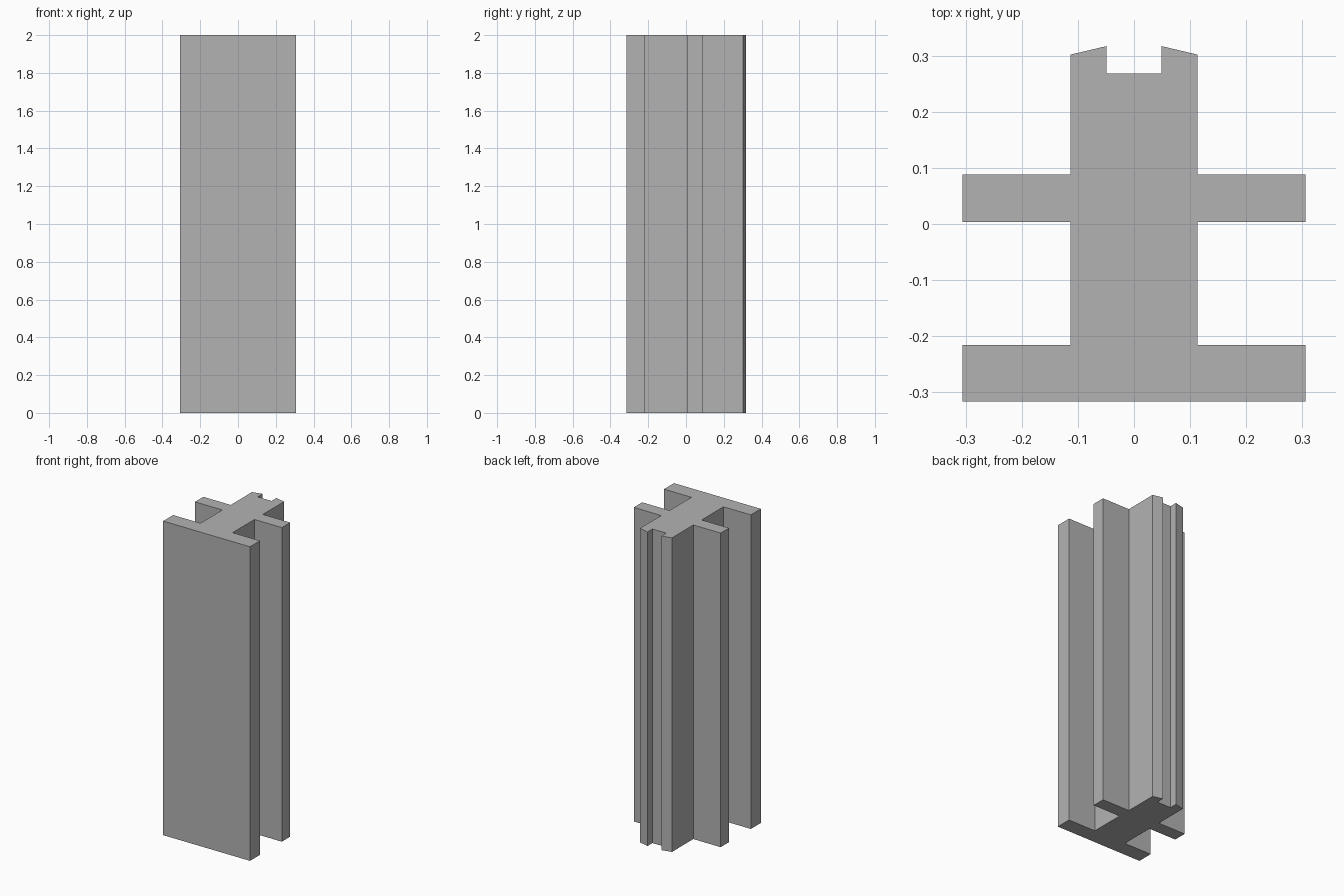
import bpy
import bmesh

HEIGHT = 2.0

cube = bpy.data.objects.get("Cube")
if cube:
    bpy.data.objects.remove(cube, do_unlink=True)

# Plain grey for the whole bar
grey = bpy.data.materials.new("plain_grey")
grey.use_nodes = True
colour = (0.45, 0.45, 0.45, 1.0)
grey.diffuse_color = colour
grey.node_tree.nodes["Principled BSDF"].inputs["Base Color"].default_value = colour

# Half of the cross-section, from the front face round to the back notch
flange, web, slot = 0.306, 0.113, 0.049
half = [
    (flange, -0.316), (flange, -0.216),   # front flange
    (web, -0.216), (web, 0.004),          # web between flanges
    (flange, 0.004), (flange, 0.088),     # middle flange
    (web, 0.088), (web, 0.302),           # rear web
    (slot, 0.317), (slot, 0.268),         # sloped lip and notch
]
outline = half + [(-x, y) for x, y in reversed(half)]

# Extrude the mirrored outline to full height
bm = bmesh.new()
base = bm.faces.new([bm.verts.new((x, y, 0)) for x, y in outline])
result = bmesh.ops.extrude_face_region(bm, geom=[base], use_keep_orig=True)
top = [v for v in result["geom"] if isinstance(v, bmesh.types.BMVert)]
bmesh.ops.translate(bm, verts=top, vec=(0, 0, HEIGHT))
bmesh.ops.recalc_face_normals(bm, faces=bm.faces)

mesh = bpy.data.meshes.new("profile_bar")
bm.to_mesh(mesh)
bm.free()
mesh.materials.append(grey)
bar = bpy.data.objects.new("profile_bar", mesh)
bpy.context.collection.objects.link(bar)
